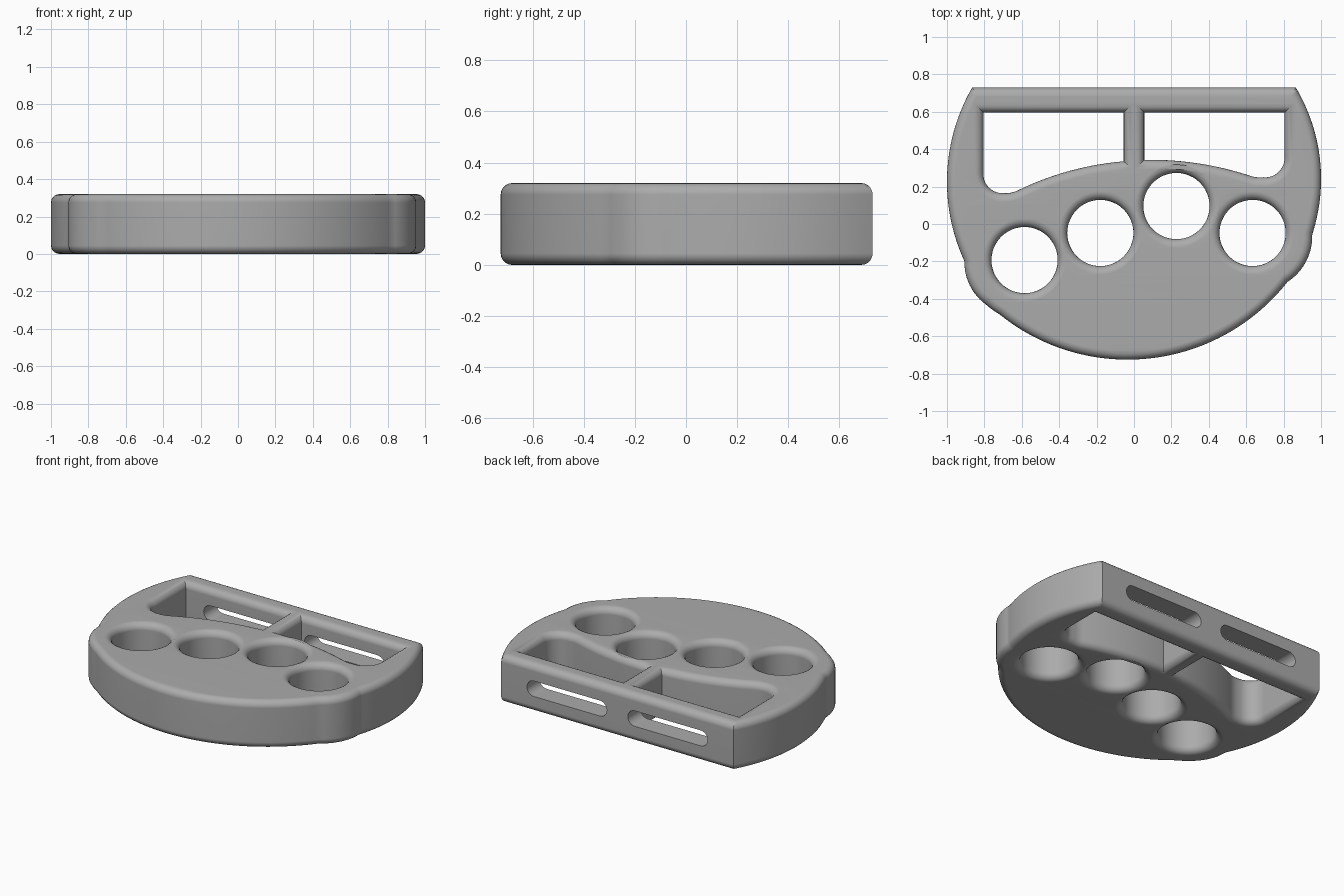
import bpy
import bmesh
from math import atan2, cos, pi, sin, tau
from mathutils import Vector

HEIGHT, ROUND = 0.32, 0.045
HOLE_RADIUS = 0.177

cube = bpy.data.objects.get("Cube")
if cube:
    bpy.data.objects.remove(cube)


def arc(a, b, c, n=20):
    """Points on the circle from a through b to c."""
    a, b, c = Vector(a), Vector(b), Vector(c)
    u, v = b - a, c - a
    cross = u.x * v.y - u.y * v.x
    uu, vv = u.length_squared, v.length_squared
    centre = a + Vector((v.y * uu - u.y * vv, u.x * vv - v.x * uu)) / (2 * cross)
    start, end = a - centre, c - centre
    sweep = atan2(end.y, end.x) - atan2(start.y, start.x)
    sweep = sweep % tau if cross > 0 else -((-sweep) % tau)
    t0, r = atan2(start.y, start.x), start.length
    return [centre + Vector((cos(t0 + sweep * i / n), sin(t0 + sweep * i / n))) * r
            for i in range(n + 1)]


def path(*pieces):
    """Join pieces into a closed loop, dropping repeated points."""
    loop = []
    for piece in pieces:
        for p in map(Vector, piece):
            if not loop or (p - loop[-1]).length > 0.004:
                loop.append(p)
    if (loop[0] - loop[-1]).length < 0.004:
        loop.pop()
    return loop


# Outer outline: side arcs, finger bulges and the round palm edge
outline = path(
    arc((-0.865, 0.73), (-1, 0.23), (-0.907, -0.198), 32),
    arc((-0.907, -0.198), (-0.877, -0.33), (-0.79, -0.432), 12),
    arc((-0.79, -0.432), (-0.755, -0.46), (-0.72, -0.482), 3),
    arc((-0.72, -0.482), (-0.02, -0.725), (0.80, -0.335), 56),
    arc((0.82, -0.31), (0.915, -0.21), (0.953, -0.06), 12),
    arc((0.955, -0.05), (1, 0.23), (0.865, 0.73), 32),
)

# The two windows behind the finger holes
left_window = path(
    [(-0.055, 0.595), (-0.805, 0.595)],
    arc((-0.805, 0.27), (-0.776, 0.195), (-0.70, 0.165), 10),
    arc((-0.70, 0.165), (-0.655, 0.168), (-0.61, 0.185), 5),
    arc((-0.61, 0.185), (-0.34, 0.285), (-0.055, 0.335), 20),
)
right_window = path(
    [(0.805, 0.595), (0.055, 0.595)],
    arc((0.055, 0.343), (0.35, 0.323), (0.62, 0.258), 20),
    arc((0.62, 0.258), (0.655, 0.25), (0.69, 0.25), 5),
    arc((0.69, 0.25), (0.775, 0.28), (0.805, 0.35), 10),
)

# Four finger holes
holes = [[Vector((x + HOLE_RADIUS * cos(tau * i / 48), y + HOLE_RADIUS * sin(tau * i / 48)))
          for i in range(48)]
         for x, y in ((-0.585, -0.193), (-0.18, -0.048), (0.227, 0.096), (0.634, -0.048))]

# Filled curve with rounded rims gives the whole body
curve = bpy.data.curves.new("grip_body", "CURVE")
curve.dimensions = "2D"
curve.fill_mode = "BOTH"
curve.extrude = HEIGHT / 2 - ROUND
curve.bevel_depth = ROUND
curve.bevel_resolution = 4
curve.offset = -ROUND
for loop in [outline, left_window, right_window] + holes:
    spline = curve.splines.new("POLY")
    spline.points.add(len(loop) - 1)
    for point, p in zip(spline.points, loop):
        point.co = (p.x, p.y, 0, 1)
    spline.use_cyclic_u = True

source = bpy.data.objects.new("body_curve", curve)
bpy.context.collection.objects.link(source)
bpy.context.view_layer.update()
mesh = bpy.data.meshes.new_from_object(
    source.evaluated_get(bpy.context.evaluated_depsgraph_get()))
bpy.data.objects.remove(source)

bm = bmesh.new()
bm.from_mesh(mesh)
bmesh.ops.remove_doubles(bm, verts=bm.verts, dist=0.0005)
bmesh.ops.recalc_face_normals(bm, faces=bm.faces)
bmesh.ops.translate(bm, verts=bm.verts, vec=(0, 0, HEIGHT / 2))
bm.to_mesh(mesh)
bm.free()
body = bpy.data.objects.new("grip_body", mesh)
bpy.context.collection.objects.link(body)

# Round-ended slots through the back bar
slot_mesh = bpy.data.meshes.new("slot_cutters")
bm = bmesh.new()
for side in (-1, 1):
    ring = []
    for end in (1, -1):
        for i in range(13):
            t = -pi / 2 + pi * i / 12
            ring.append(bm.verts.new((side * 0.375 + end * (0.245 + 0.052 * cos(t)),
                                      0.5, HEIGHT / 2 + end * 0.052 * sin(t))))
    face = bm.faces.new(ring)
    new = bmesh.ops.extrude_face_region(bm, geom=[face])["geom"]
    bmesh.ops.translate(bm, vec=(0, 0.4, 0),
                        verts=[g for g in new if isinstance(g, bmesh.types.BMVert)])
bmesh.ops.recalc_face_normals(bm, faces=bm.faces)
bm.to_mesh(slot_mesh)
bm.free()
cutter = bpy.data.objects.new("slot_cutters", slot_mesh)
cutter.hide_render = True
bpy.context.collection.objects.link(cutter)

cut = body.modifiers.new("slots", "BOOLEAN")
cut.operation = "DIFFERENCE"
cut.solver = "EXACT"
cut.object = cutter
bpy.context.view_layer.objects.active = body
body.select_set(True)
bpy.ops.object.modifier_apply(modifier=cut.name)
bpy.data.objects.remove(cutter)

# One plain grey, smooth rims and crisp corners
grey = bpy.data.materials.new("plain_grey")
grey.use_nodes = True
colour = (0.41, 0.41, 0.41, 1)
grey.diffuse_color = colour
grey.node_tree.nodes["Principled BSDF"].inputs["Base Color"].default_value = colour
body.data.materials.clear()
body.data.materials.append(grey)
bpy.ops.object.shade_smooth_by_angle(angle=pi / 6)
weighted = body.modifiers.new("flat_caps", "WEIGHTED_NORMAL")
weighted.keep_sharp = True
